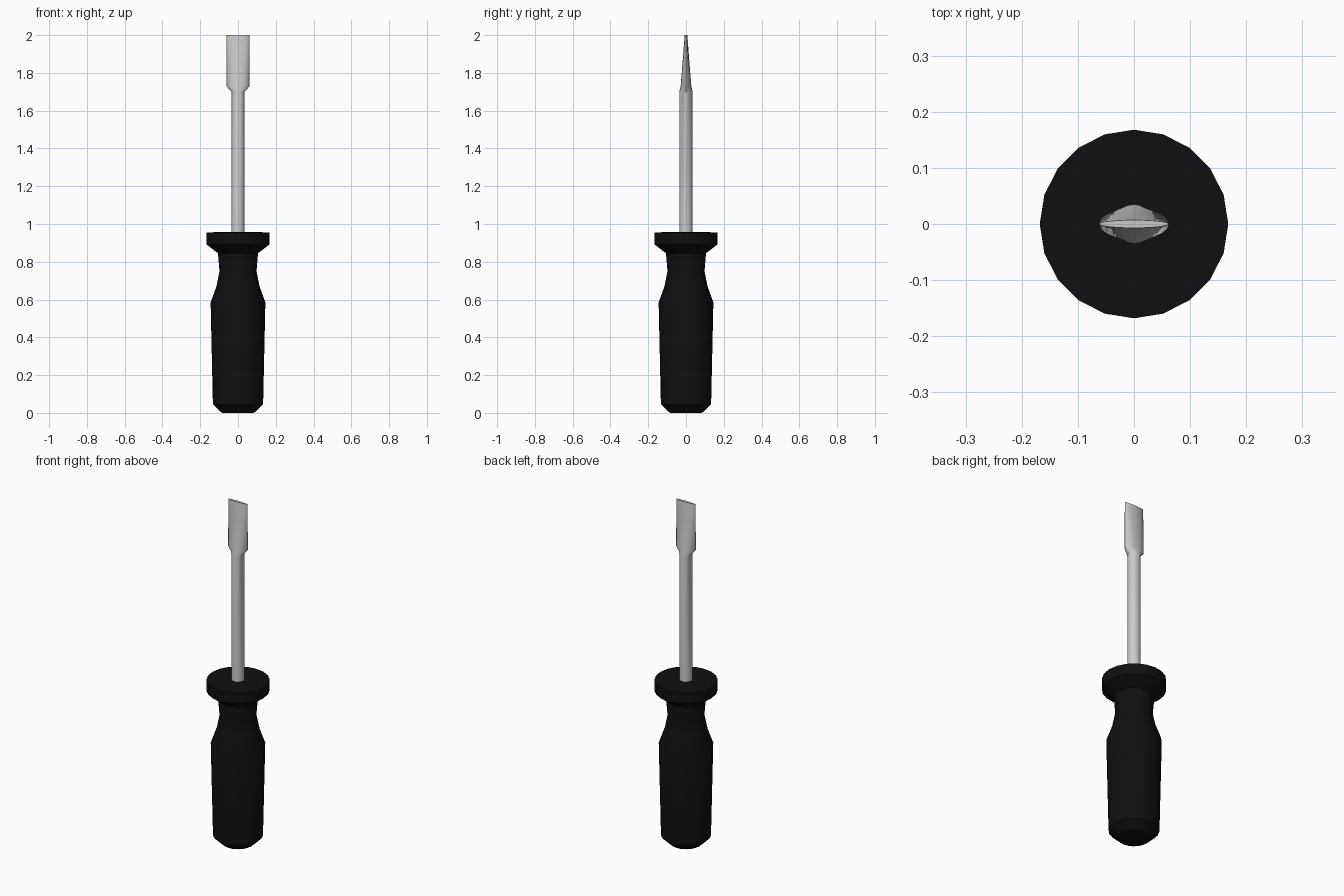
import bpy, bmesh
from math import sin, cos, tau, radians

if "Cube" in bpy.data.objects:
    bpy.data.objects.remove(bpy.data.objects["Cube"])


def loft(name, sections, sides, smooth_angle):
    """Stack elliptical rings (x radius, y radius, z) into a capped solid."""
    bm = bmesh.new()
    rings = []
    for rx, ry, z in sections:
        rings.append([bm.verts.new((rx * cos(tau * i / sides), ry * sin(tau * i / sides), z))
                      for i in range(sides)])
    for a, b in zip(rings, rings[1:]):
        for i in range(sides):
            j = (i + 1) % sides
            bm.faces.new((a[i], a[j], b[j], b[i]))
    bm.faces.new(rings[0][::-1])
    bm.faces.new(rings[-1])
    mesh = bpy.data.meshes.new(name)
    bm.to_mesh(mesh)
    bm.free()
    obj = bpy.data.objects.new(name, mesh)
    bpy.context.collection.objects.link(obj)
    bpy.ops.object.select_all(action='DESELECT')
    obj.select_set(True)
    bpy.context.view_layer.objects.active = obj
    bpy.ops.object.shade_smooth_by_angle(angle=radians(smooth_angle))
    return obj


# Grip: chamfered butt, slim neck, flared collar (radius, z)
grip_profile = [(0.085, 0), (0.133, 0.045), (0.145, 0.585), (0.114, 0.67), (0.098, 0.75),
                (0.106, 0.845), (0.168, 0.893), (0.168, 0.955), (0.08, 0.958)]
handle = loft("handle", [(r, r, z) for r, z in grip_profile], 20, 35)
black = bpy.data.materials.new("black_plastic")
black.diffuse_color = (0.005, 0.005, 0.005, 1)
black.use_nodes = True
black.node_tree.nodes["Principled BSDF"].inputs["Base Color"].default_value = black.diffuse_color
handle.data.materials.append(black)

# Round shaft flattening into a flat blade tip (x radius, y radius, z)
loft("shaft_and_blade", [(0.035, 0.035, 0.94), (0.035, 0.035, 1.7),
                         (0.062, 0.028, 1.73), (0.062, 0.007, 2.0)], 20, 40)
